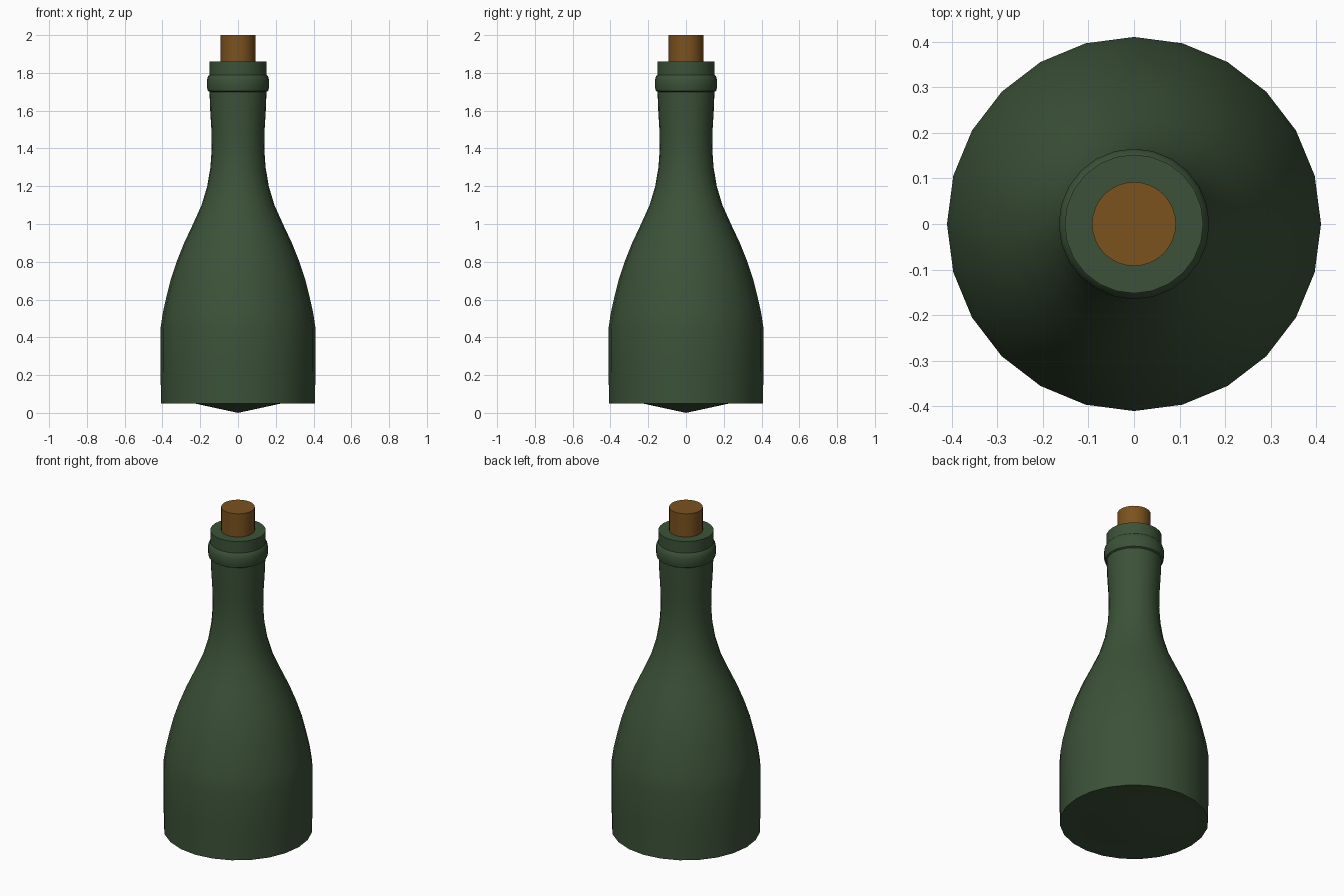
import bpy, bmesh, math

if "Cube" in bpy.data.objects:
    bpy.data.objects.remove(bpy.data.objects["Cube"])


def material(name, color):
    m = bpy.data.materials.new(name)
    m.diffuse_color = color
    m.use_nodes = True
    m.node_tree.nodes["Principled BSDF"].inputs["Base Color"].default_value = m.diffuse_color
    return m


def lathe(name, profile, sides, mat):
    """Revolve (radius, z) points about z; radius 0 makes a pole."""
    bm = bmesh.new()
    rings = []
    for r, z in profile:
        if r == 0:
            rings.append([bm.verts.new((0, 0, z))] * sides)
        else:
            rings.append([bm.verts.new((r * math.cos(2 * math.pi * i / sides),
                                        r * math.sin(2 * math.pi * i / sides), z))
                          for i in range(sides)])
    for a, b in zip(rings, rings[1:]):
        for i in range(sides):
            j = (i + 1) % sides
            bm.faces.new(list(dict.fromkeys((a[i], a[j], b[j], b[i]))))
    bmesh.ops.recalc_face_normals(bm, faces=bm.faces)
    me = bpy.data.meshes.new(name)
    bm.to_mesh(me)
    bm.free()
    me.materials.append(mat)
    ob = bpy.data.objects.new(name, me)
    bpy.context.collection.objects.link(ob)
    bpy.ops.object.select_all(action='DESELECT')
    ob.select_set(True)
    bpy.context.view_layer.objects.active = ob
    bpy.ops.object.shade_smooth_by_angle(angle=math.radians(35))
    return ob


green = material("green_glass", (0.045, 0.085, 0.04, 1))
brown = material("cork_brown", (0.2, 0.085, 0.013, 1))

# Bottle: pointed base, body, shoulder, neck, bead and flat lip
lathe("bottle", [
    (0, 0.0), (0.23, 0.05), (0.408, 0.05), (0.41, 0.25), (0.41, 0.45),
    (0.398, 0.53), (0.38, 0.61), (0.355, 0.71), (0.325, 0.80), (0.285, 0.90),
    (0.238, 1.0), (0.193, 1.1), (0.163, 1.2), (0.146, 1.3), (0.139, 1.4),
    (0.141, 1.5), (0.147, 1.6), (0.151, 1.70),
    (0.160, 1.705), (0.165, 1.725), (0.165, 1.76), (0.160, 1.78),
    (0.152, 1.79), (0.152, 1.86), (0.09, 1.86),
], 24, green)

# Cork
lathe("cork", [(0, 1.85), (0.092, 1.85), (0.092, 2.0), (0, 2.0)], 32, brown)
